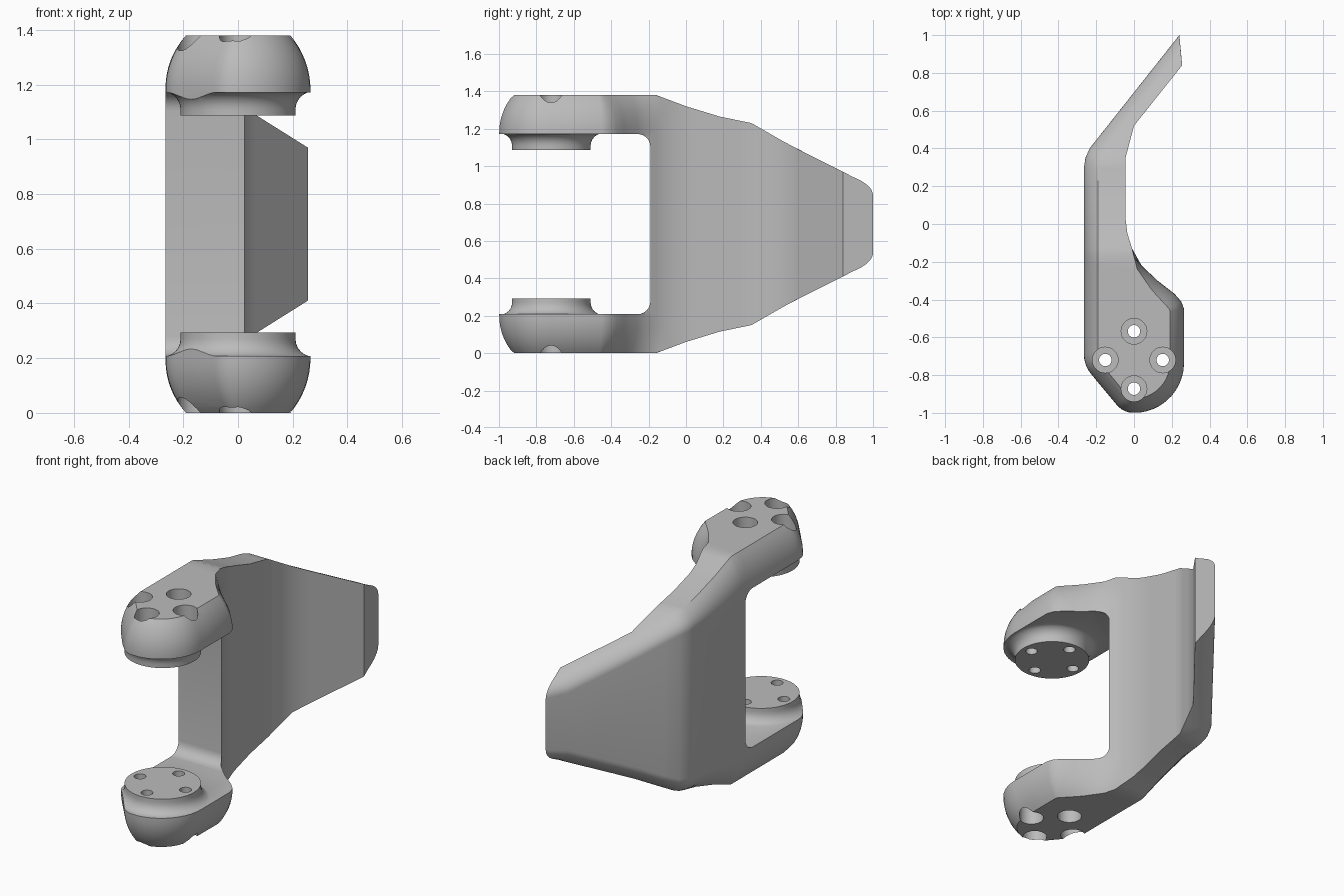
import bpy, bmesh, math
from mathutils import Vector

if "Cube" in bpy.data.objects:
    bpy.data.objects.remove(bpy.data.objects["Cube"], do_unlink=True)

HEIGHT = 1.38
PAD_Y = -0.72

metal = bpy.data.materials.new("plain grey metal")
metal.use_nodes = True
grey = (0.5, 0.5, 0.5, 1)
metal.diffuse_color = grey
metal.node_tree.nodes["Principled BSDF"].inputs["Base Color"].default_value = grey


def interp(points, t):
    """Piecewise linear lookup."""
    if t <= points[0][0]:
        return points[0][1]
    for (a, va), (b, vb) in zip(points, points[1:]):
        if t <= b:
            return va + (vb - va) * (t - a) / (b - a)
    return points[-1][1]


def arc(x, y, radius, first, last, steps):
    """Points on an arc; angles in degrees run from the front towards +x."""
    angles = [math.radians(first + (last - first) * i / (steps - 1)) for i in range(steps)]
    return [Vector((x + radius * math.sin(a), y - radius * math.cos(a))) for a in angles]


def finish(name, bm):
    bmesh.ops.recalc_face_normals(bm, faces=bm.faces)
    mesh = bpy.data.meshes.new(name)
    bm.to_mesh(mesh)
    bm.free()
    mesh.materials.append(metal)
    obj = bpy.data.objects.new(name, mesh)
    bpy.context.collection.objects.link(obj)
    return obj


def lathe(name, profile, x, y, steps):
    """Turn a (radius, z) profile around a vertical axis."""
    bm = bmesh.new()
    verts = [bm.verts.new((x + r, y, z)) for r, z in profile]
    edges = [bm.edges.new(pair) for pair in zip(verts, verts[1:])]
    bmesh.ops.spin(bm, geom=verts + edges, cent=(x, y, 0), axis=(0, 0, 1),
                   angle=math.tau, steps=steps)
    bmesh.ops.remove_doubles(bm, verts=bm.verts, dist=1e-4)
    return finish(name, bm)


def cut(target, tool):
    mod = target.modifiers.new("cut", 'BOOLEAN')
    mod.operation = 'DIFFERENCE'
    mod.solver = 'EXACT'
    mod.object = tool
    bpy.context.view_layer.objects.active = target
    bpy.ops.object.modifier_apply(modifier=mod.name)
    bpy.data.objects.remove(tool, do_unlink=True)


# Plan outline: x of each side against y, and height of the top against y
LEFT = [(.3, -.265), (.35, -.257), (.4, -.235), (1, .24)]
RIGHT = [(-.45, .265), (-.41, .25), (-.37, .215), (-.3, .125), (-.22, .04),
         (-.13, -.01), (-.05, -.035), (.03, -.045), (.35, -.045), (.52, 0), (.84, .255)]
TOP = [(-.16, HEIGHT), (0, 1.32), (.18, 1.265), (.35, 1.23), (.55, 1.115),
       (.84, .97), (1, .885)]

# Rounded nose, cut off obliquely on one side
right = arc(0, -.735, .265, 6, 90, 11)
left = arc(0, -.88, .12, -13, -50, 5) + arc(-.105, -.691, .16, -50, -90, 6)

# Paired points along the arm and the wall; the wall's inner side ends sooner
for s in (-.65, -.45, -.41, -.37, -.33, -.3, -.26, -.22, -.16, -.13, -.09, -.05, 0, .03,
          .1, .18, .3, .35, .4, .47, .575, .68, .8, .9, 1):
    y = s if s < .35 else .35 + (s - .35) * .49 / .65
    left.append(Vector((interp(LEFT, s), s)))
    right.append(Vector((interp(RIGHT, y), y)))
outline = right + left[::-1]
count, half = len(outline), len(right)


def inward(i):
    if i == half:                       # outer tip slides along the end face
        return Vector((.13, -1.45))
    p = outline[i]
    before = (p - outline[i - 1]).normalized()
    after = (outline[(i + 1) % count] - p).normalized()
    t = (before + after).normalized()
    fade = interp([(-.36, 1), (-.13, 0)], p.y) if i < half else 1
    return Vector((-t.y, t.x)) * fade


# Body: rings rounding from the top face to the vertical wall, then mirrored
RADIUS, DROP, STEPS = 0.304, 0.2, 8
start = math.asin(DROP / RADIUS)
full = RADIUS * (1 - math.cos(start))
rings = []
for k in range(STEPS + 1):
    a = start * (1 - k / STEPS)
    ring = []
    for i, p in enumerate(outline):
        n = inward(i)
        top = interp(TOP, (p + n * full).y)
        drop = interp([(-.2, DROP), (.3, DROP / 2)], p.y)
        q = p + n * RADIUS * (1 - math.cos(a))
        ring.append(Vector((q.x, q.y, top - drop * (1 - math.sin(a) / math.sin(start)))))
    rings.append(ring)
rings += [[Vector((v.x, v.y, HEIGHT - v.z)) for v in r] for r in reversed(rings)]

bm = bmesh.new()
loops = [[bm.verts.new(v) for v in r] for r in rings]
for a, b in zip(loops, loops[1:]):
    for i in range(count):
        j = (i + 1) % count
        bm.faces.new((a[i], a[j], b[j], b[i]))
for cap in (loops[0], loops[-1]):
    for i in range(half - 1):
        bm.faces.new((cap[i], cap[i + 1], cap[-2 - i], cap[-1 - i]))
bmesh.ops.triangulate(bm, faces=bm.faces)
body = finish("bracket_body", bm)

# Slot between the arms, with rounded inner corners
GAP, BACK, CORNER = 0.208, -0.19, 0.07
section = [(-1.4, GAP)]
for a in range(-90, 1, 15):
    t = math.radians(a)
    section.append((BACK - CORNER + CORNER * math.cos(t), GAP + CORNER + CORNER * math.sin(t)))
section += [(y, HEIGHT - z) for y, z in reversed(section)]
bm = bmesh.new()
face = bm.faces.new([bm.verts.new((-.6, y, z)) for y, z in section])
sweep = bmesh.ops.extrude_face_region(bm, geom=[face])
moved = [v for v in sweep["geom"] if isinstance(v, bmesh.types.BMVert)]
bmesh.ops.translate(bm, verts=moved, vec=(1.2, 0, 0))
slot = finish("slot_cutter", bm)

# Round bosses with flared roots are left standing in the slot
FLARE = 0.066
boss = [(0, .293), (.21, .293)]
for a in range(0, 91, 15):
    t = math.radians(a)
    boss.append((.21 + FLARE * (1 - math.cos(t)), .205 + FLARE - FLARE * math.sin(t)))
boss += [(.21 + FLARE, .1), (0, .1)]
for profile in (boss, [(r, HEIGHT - z) for r, z in boss]):
    cut(slot, lathe("boss", profile, 0, PAD_Y, 64))
cut(body, slot)

# Four stepped screw holes through each pad
bore = [(0, -.1), (.068, -.1), (.068, .15), (.033, .15)]
bore += [(r, HEIGHT - z) for r, z in reversed(bore)]
for dx, dy in ((.152, 0), (-.152, 0), (0, .152), (0, -.152)):
    cut(body, lathe("hole_cutter", bore, dx, PAD_Y + dy, 32))

bpy.ops.object.select_all(action='DESELECT')
body.select_set(True)
bpy.context.view_layer.objects.active = body
bpy.ops.object.shade_smooth_by_angle(angle=math.radians(30))
